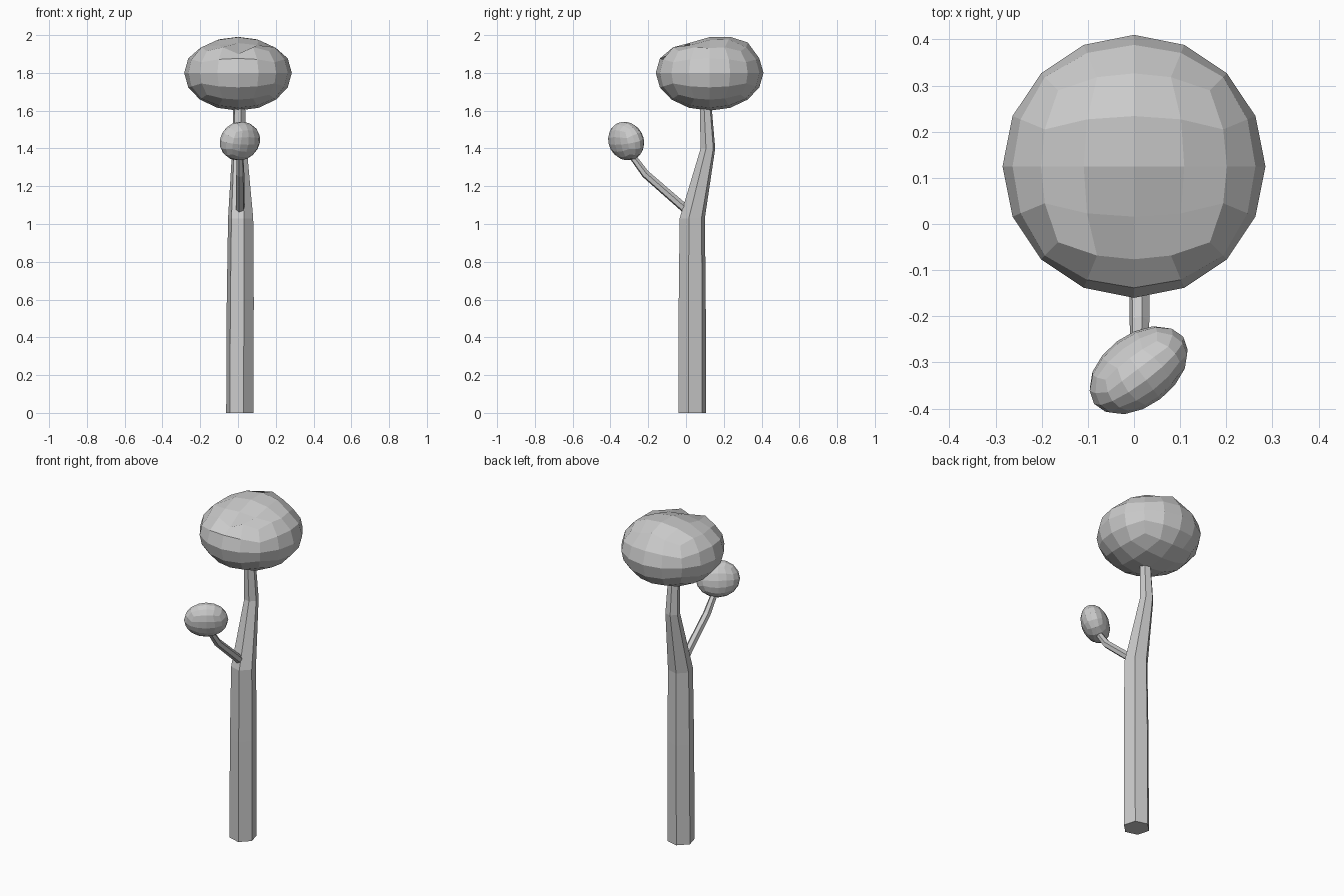
import bpy, bmesh, math
from mathutils import Vector, Matrix, Euler

if "Cube" in bpy.data.objects:
    bpy.data.objects.remove(bpy.data.objects["Cube"])


def finish(bm, name):
    bmesh.ops.recalc_face_normals(bm, faces=bm.faces[:])
    mesh = bpy.data.meshes.new(name)
    bm.to_mesh(mesh)
    bm.free()
    obj = bpy.data.objects.new(name, mesh)
    bpy.context.collection.objects.link(obj)
    return obj


def tube(name, path, sides, phase=0.0, tilt=0.0):
    """Sweep a polygon along (x, y, z, radius) points; tilt leans the rings about x."""
    bm = bmesh.new()
    rot = Matrix.Rotation(math.radians(tilt), 3, 'X')
    rings = []
    for x, y, z, r in path:
        ring = []
        for k in range(sides):
            a = math.radians(phase) + math.tau * k / sides
            ring.append(bm.verts.new(Vector((x, y, z)) + rot @ Vector((r * math.cos(a), r * math.sin(a), 0))))
        rings.append(ring)
    for lo, hi in zip(rings, rings[1:]):
        for k in range(sides):
            j = (k + 1) % sides
            bm.faces.new((lo[k], lo[j], hi[j], hi[k]))
    bm.faces.new(rings[0][::-1])
    bm.faces.new(rings[-1])
    return finish(bm, name)


def foliage(name, centre, radii, angles=(0, 0, 0), top_slope=0.0):
    """Faceted ball: a cube with 4 x 4 faces per side, rounded into an ellipsoid."""
    bm = bmesh.new()
    bmesh.ops.create_cube(bm, size=2)
    bmesh.ops.subdivide_edges(bm, edges=bm.edges[:], cuts=3, use_grid_fill=True)
    rot = Euler([math.radians(a) for a in angles]).to_matrix()
    for v in bm.verts:
        d = Vector([math.tan(c * math.pi / 4) for c in v.co]).normalized()
        p = Vector([d[i] * radii[i] for i in range(3)])
        if d.z > 0.7:
            p.z += top_slope * p.y - top_slope * 0.07
        v.co = Vector(centre) + rot @ p
    return finish(bm, name)


# Six-sided trunk that bends backwards above the fork
tube("trunk", [(0.01, 0.033, 0.0, 0.075), (0.012, 0.033, 0.6, 0.074),
               (0.014, 0.033, 1.03, 0.069), (0.008, 0.116, 1.40, 0.040),
               (0.006, 0.103, 1.64, 0.032)], 6, phase=45)

# Thin side branch reaching forwards
tube("side_branch", [(0.012, 0.02, 1.06, 0.024), (0.012, -0.215, 1.265, 0.022),
                     (0.01, -0.30, 1.38, 0.018)], 6, phase=15, tilt=48)

# Leafy crowns
foliage("main_crown", (0, 0.125, 1.80), (0.285, 0.285, 0.20), top_slope=0.15)
foliage("small_crown", (0.01, -0.317, 1.439), (0.121, 0.076, 0.105), angles=(15, 0, 37))
